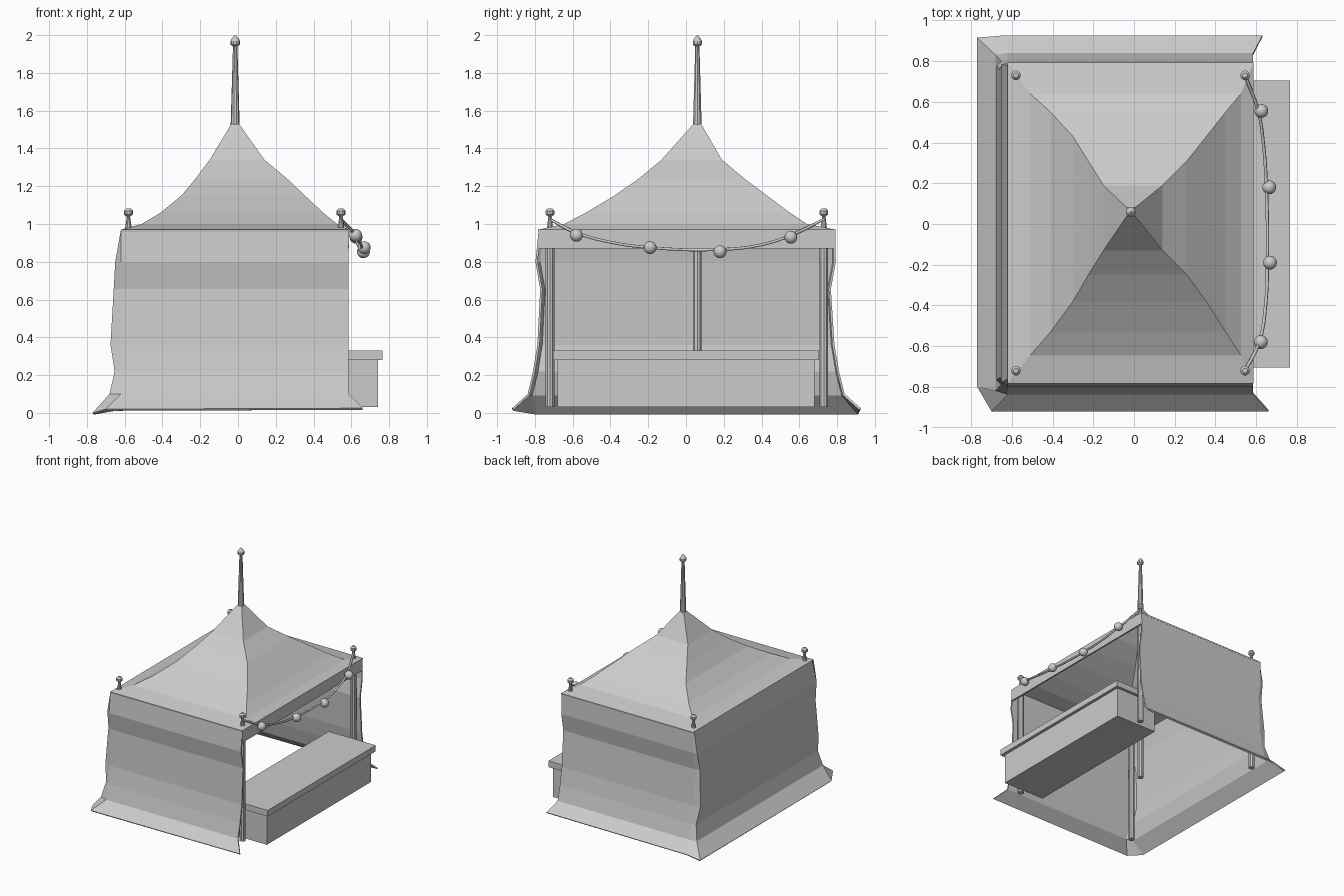
import bpy, bmesh
from math import cos, sin, pi

if "Cube" in bpy.data.objects:
    bpy.data.objects.remove(bpy.data.objects["Cube"])


def make(name, verts, faces, thick=0, smooth=False):
    me = bpy.data.meshes.new(name)
    me.from_pydata(verts, [], faces)
    me.update()
    ob = bpy.data.objects.new(name, me)
    bpy.context.collection.objects.link(ob)
    for p in me.polygons:
        p.use_smooth = smooth
    if thick:
        mod = ob.modifiers.new("thickness", 'SOLIDIFY')
        mod.thickness = thick
    return ob


def loft(name, rows, closed=False, thick=0.012):
    # skin a stack of point rows, outward facing
    n = len(rows[0])
    faces = []
    for r in range(len(rows) - 1):
        for i in range(n if closed else n - 1):
            j = (i + 1) % n
            faces.append((r * n + i, r * n + j, (r + 1) * n + j, (r + 1) * n + i))
    return make(name, [p for row in rows for p in row], faces, thick)


def lathe(name, x, y, profile, sides=10):
    verts = [(x + r * cos(2 * pi * k / sides), y + r * sin(2 * pi * k / sides), z)
             for r, z in profile for k in range(sides)]
    faces = [(a * sides + k, a * sides + (k + 1) % sides,
              (a + 1) * sides + (k + 1) % sides, (a + 1) * sides + k)
             for a in range(len(profile) - 1) for k in range(sides)]
    faces.append(tuple(reversed(range(sides))))
    faces.append(tuple(range((len(profile) - 1) * sides, len(profile) * sides)))
    return make(name, verts, faces)


def box(name, lo, hi):
    bm = bmesh.new()
    bmesh.ops.create_cube(bm, size=1)
    for v in bm.verts:
        v.co = [hi[i] if v.co[i] > 0 else lo[i] for i in range(3)]
    ob = make(name, [], [])
    bm.to_mesh(ob.data)
    bm.free()
    return ob


# canvas walls on three sides: z, left x, front y, back y
rows = []
for z, xl, yf, yb in [(0.97, -0.62, -0.78, 0.79), (0.80, -0.65, -0.797, 0.793),
                      (0.655, -0.658, -0.772, 0.767), (0.36, -0.675, -0.787, 0.786),
                      (0.22, -0.653, -0.81, 0.81), (0.10, -0.68, -0.838, 0.84)]:
    rows.append([(0.585, yf, z), (-0.62, yf, z), (xl, yf + 0.02, z),
                 (xl, yb - 0.01, z), (-0.62, yb, z), (0.585, yb, z)])
# flared ground skirt
rows.append([(0.66, -0.92, 0.025), (-0.70, -0.92, 0.02), (-0.77, -0.80, 0.0),
             (-0.77, 0.915, 0.0), (-0.65, 0.925, 0.02), (0.63, 0.925, 0.025)])
loft("canvas_walls", rows)

# concave hipped roof: z, left, right, front, back
roof = [(1.53, -0.035, 0.005, 0.04, 0.08), (1.34, -0.15, 0.14, -0.13, 0.19),
        (1.24, -0.225, 0.26, -0.25, 0.31), (1.15, -0.30, 0.355, -0.38, 0.43),
        (1.06, -0.41, 0.45, -0.53, 0.55), (1.00, -0.51, 0.525, -0.645, 0.64),
        (0.97, -0.62, 0.587, -0.783, 0.793)]
loft("roof", [[(r, f, z), (l, f, z), (l, b, z), (r, b, z)]
              for z, l, r, f, b in roof], closed=True)
box("front_valance", (0.573, -0.78, 0.87), (0.587, 0.79, 0.97))

# centre pole and spire with finial
lathe("centre_pole", -0.015, 0.06,
      [(0.024, 0.03), (0.024, 1.52), (0.012, 1.93), (0.012, 1.94), (0.025, 1.95),
       (0.025, 1.97), (0.016, 1.985), (0.002, 2.0)])

# corner poles with knobs
for x in (-0.58, 0.545):
    for y in (-0.72, 0.73):
        lathe("corner_pole", x, y,
              [(0.024, 0.03), (0.024, 0.96), (0.018, 0.97), (0.009, 1.04),
               (0.024, 1.05), (0.024, 1.07), (0.012, 1.083)])

# counter
box("counter_base", (0.36, -0.68, 0.03), (0.74, 0.68, 0.28))
box("counter_top", (0.335, -0.705, 0.28), (0.765, 0.705, 0.33))

# hanging garland cord
path = [(0.545, -0.72, 1.025), (0.615, -0.58, 0.953), (0.648, -0.38, 0.90),
        (0.655, -0.19, 0.875), (0.65, 0.18, 0.865), (0.635, 0.40, 0.89),
        (0.61, 0.555, 0.94), (0.545, 0.73, 1.025)]
cu = bpy.data.curves.new("garland_cord", 'CURVE')
cu.dimensions = '3D'
cu.bevel_depth = 0.008
cu.bevel_resolution = 1
cu.resolution_u = 4
cu.use_fill_caps = True
sp = cu.splines.new('BEZIER')
sp.bezier_points.add(len(path) - 1)
for bp, p in zip(sp.bezier_points, path):
    bp.co = p
    bp.handle_left_type = bp.handle_right_type = 'AUTO'
bpy.context.collection.objects.link(bpy.data.objects.new("garland_cord", cu))

# garland bulbs
for p in [(0.623, -0.58, 0.94), (0.668, -0.19, 0.875),
          (0.664, 0.18, 0.853), (0.625, 0.555, 0.93)]:
    bpy.ops.mesh.primitive_uv_sphere_add(segments=16, ring_count=10, radius=0.034, location=p)
    bpy.context.object.name = "garland_bulb"
    bpy.ops.object.shade_smooth()
